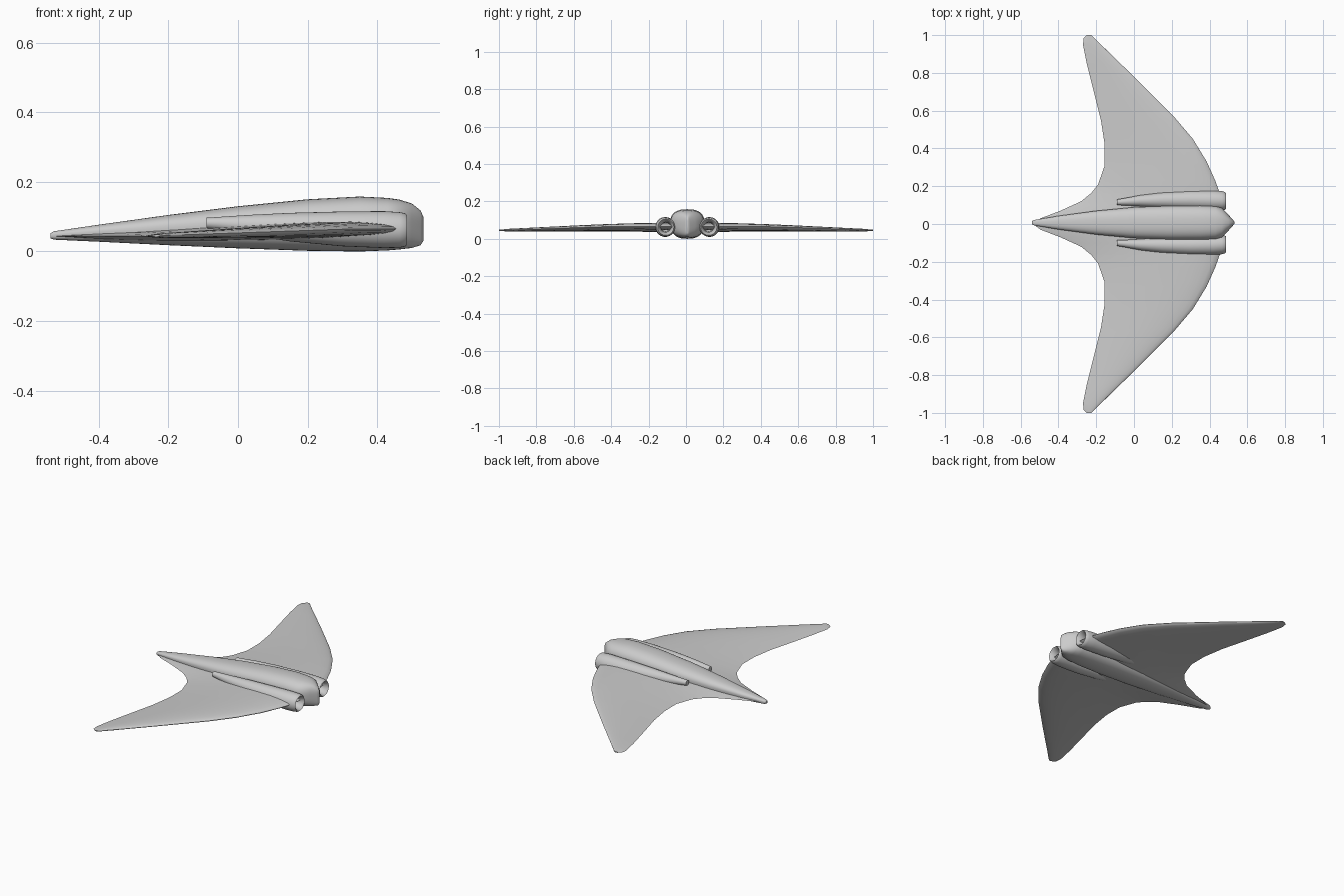
import bpy, bmesh
from math import sin, cos, pi, sqrt, copysign

if "Cube" in bpy.data.objects:
    bpy.data.objects.remove(bpy.data.objects["Cube"])

AXIS_Y = 0.007  # body and engines sit slightly off the wing's centre


def interp(table, t):
    """Linear lookup in a list of (t, value) pairs."""
    for (a, va), (b, vb) in zip(table, table[1:]):
        if t <= b:
            return va + (vb - va) * (t - a) / (b - a)
    return table[-1][1]


def loft(name, rings, angle=50):
    """Skin closed rings of equal length and cap both ends."""
    bm = bmesh.new()
    loops = [[bm.verts.new(p) for p in ring] for ring in rings]
    n = len(rings[0])
    for a, b in zip(loops, loops[1:]):
        for i in range(n):
            j = (i + 1) % n
            bm.faces.new((a[i], a[j], b[j], b[i]))
    bm.faces.new(loops[0][::-1])
    bm.faces.new(loops[-1])
    bmesh.ops.recalc_face_normals(bm, faces=bm.faces)
    mesh = bpy.data.meshes.new(name)
    bm.to_mesh(mesh)
    bm.free()
    obj = bpy.data.objects.new(name, mesh)
    bpy.context.collection.objects.link(obj)
    bpy.ops.object.select_all(action='DESELECT')
    obj.select_set(True)
    bpy.context.view_layer.objects.active = obj
    bpy.ops.object.shade_smooth_by_angle(angle=angle * pi / 180)
    return obj


def power(v, e):
    return copysign(abs(v) ** e, v)


# Fuselage: x, half width, bottom, top
BODY = [(-.54, .008, .038, .052), (-.53, .014, .034, .058), (-.4, .036, .028, .077),
        (-.2, .063, .018, .105), (0, .082, .009, .13), (.2, .09, .002, .15),
        (.35, .091, 0, .158), (.43, .088, .003, .154), (.465, .078, .006, .149),
        (.5, .042, .01, .138), (.525, .014, .018, .118), (.533, .004, .03, .1)]
rings = []
for x, w, zb, zt in BODY:
    zc = zb + .57 * (zt - zb)
    ring = []
    for k in range(40):
        a = 2 * pi * k / 40
        s = power(sin(a), .85 if sin(a) > 0 else .75)
        z = zc + s * ((zt - zc) if s > 0 else (zc - zb))
        ring.append((x, AXIS_Y + w * power(cos(a), .8), z))
    rings.append(ring)
loft("fuselage", rings)

# Wing: one swept surface from tip to tip, blending into the tail
LEAD = [(0, .47), (.1, .465), (.16, .455), (.23, .43), (.33, .385), (.45, .312),
        (.57, .21), (.77, .01), (.95, -.175), (.985, -.21), (1, -.225)]
TRAIL = [(0, -.535), (.03, -.495), (.07, -.39), (.12, -.28), (.165, -.225), (.21, -.19),
         (.31, -.155), (.42, -.155), (.55, -.175), (.7, -.213), (.85, -.25),
         (.95, -.27), (.985, -.266), (1, -.25)]
THICK = [(0, .045), (.2, .042), (.6, .028), (.95, .013), (1, .006)]
half = sorted({y for y, _ in LEAD + TRAIL})
spans = [-y for y in half[:0:-1]] + half
STEPS = 14
rings = []
for y in spans:
    le, te = interp(LEAD, abs(y)), interp(TRAIL, abs(y))
    t = interp(THICK, abs(y))
    ring = []
    for k in range(2 * STEPS):
        a = pi * k / STEPS
        s = (1 - cos(a)) / 2
        x = le + (te - le) * s
        h = t * (1.3 * sqrt(s) * (1 - s) + .07 * sqrt(max(0, s * (1 - s))))
        h = h * (1 if a < pi else -1)
        zc = .044 + .021 * max(0, min(1, (x + .27) / .6))
        ring.append((x, y, zc + h))
    rings.append(ring)
loft("wing", rings)

# Engine nacelles: x, offset from axis, height, radius; the last rings turn into the intake
NACELLE = [(-.09, .108, .082, .015), (-.06, .11, .081, .018), (.03, .116, .076, .029),
           (.15, .119, .07, .041), (.3, .12, .065, .05), (.42, .118, .063, .053),
           (.465, .116, .062, .051), (.48, .115, .062, .048), (.486, .115, .062, .043),
           (.482, .115, .062, .038), (.45, .115, .062, .029), (.43, .115, .062, .026),
           (.36, .115, .062, .024)]
for side, label in ((1, "left"), (-1, "right")):
    rings = [[(x, AXIS_Y + side * y + r * cos(2 * pi * k / 32), z + r * sin(2 * pi * k / 32))
              for k in range(32)] for x, y, z, r in NACELLE]
    loft("engine_nacelle_" + label, rings)
    # Small bullet inside the intake
    bullet = [(.36, .016), (.41, .015), (.43, .01), (.438, .003)]
    rings = [[(x, AXIS_Y + side * .115 + r * cos(2 * pi * k / 16), .062 + r * sin(2 * pi * k / 16))
              for k in range(16)] for x, r in bullet]
    loft("intake_bullet_" + label, rings)
